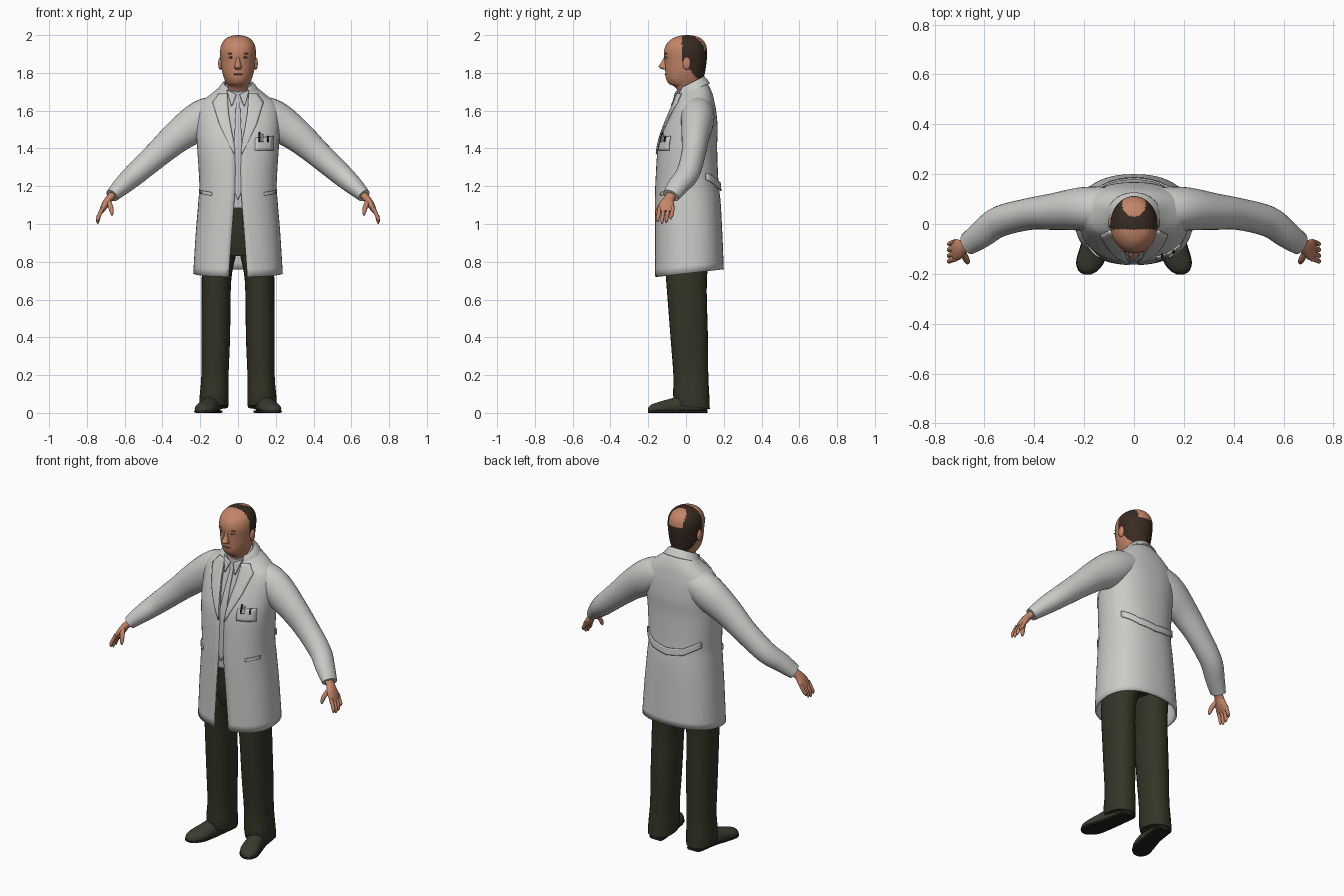
import bpy, bmesh
from math import sin, cos, pi, asin, copysign
from mathutils import Vector, Matrix

cube = bpy.data.objects.get("Cube")
if cube:
    bpy.data.objects.remove(cube, do_unlink=True)

X, Y, Z = Vector((1, 0, 0)), Vector((0, 1, 0)), Vector((0, 0, 1))


def material(name, r, g, b):
    m = bpy.data.materials.new(name)
    m.use_nodes = True
    m.diffuse_color = (r, g, b, 1)
    m.node_tree.nodes["Principled BSDF"].inputs["Base Color"].default_value = (r, g, b, 1)
    return m


coat_white = material("coat white", .59, .59, .57)
shirt_grey = material("shirt grey", .52, .53, .55)
trouser_dark = material("trouser dark olive", .034, .034, .02)
shoe_dark = material("shoe dark", .045, .043, .03)
sole_black = material("sole black", .015, .015, .012)
skin = material("skin", .55, .235, .14)
skin_shade = material("lip and brow", .3, .11, .07)
hair_brown = material("hair brown", .04, .024, .016)
eye_white = material("eye white", .5, .45, .42)


def finish(name, bm, mat, mirror=False, thickness=0, offset=-1, recalc=True):
    if recalc:
        bmesh.ops.recalc_face_normals(bm, faces=bm.faces)
    mesh = bpy.data.meshes.new(name)
    bm.to_mesh(mesh)
    bm.free()
    mesh.materials.append(mat)
    ob = bpy.data.objects.new(name, mesh)
    bpy.context.collection.objects.link(ob)
    bpy.ops.object.select_all(action='DESELECT')
    ob.select_set(True)
    bpy.context.view_layer.objects.active = ob
    bpy.ops.object.shade_smooth_by_angle(angle=pi / 3.5)
    if thickness:
        mod = ob.modifiers.new("thickness", 'SOLIDIFY')
        mod.thickness, mod.offset = thickness, offset
    if mirror:
        ob.modifiers.new("mirror", 'MIRROR')
    return ob


def col(z, w, front, back, gap=0, tilt=0, x=0):
    """Station of an upright loft, given by its front and back depth."""
    return (x, (front + back) / 2, z, w, (back - front) / 2, gap, tilt)


def smooth(rows, steps):
    """Catmull-Rom interpolation between stations."""
    rows = [tuple(r) + (0,) * (7 - len(r)) for r in rows]
    out = []
    for i in range(len(rows) - 1):
        quad = rows[max(i - 1, 0)], rows[i], rows[i + 1], rows[min(i + 2, len(rows) - 1)]
        for k in range(steps):
            t = k / steps
            out.append([b + t * (c - a + t * (2 * a - 5 * b + 4 * c - d + t * (3 * (b - c) + d - a))) / 2
                        for a, b, c, d in zip(*quad)])
    return out + [list(rows[-1])]


def loft(name, rows, mat, axes=(X, Y), power=2, segs=28, steps=4, floor=0, opened=False, **kw):
    """Skin of superellipse rings; axes=None turns the rings along the path."""
    rows = smooth(rows, steps)
    bm, rings = bmesh.new(), []
    for i, (x, y, z, rx, ry, gap, tilt) in enumerate(rows):
        if axes:
            u, v = axes
        else:
            d = Vector(rows[min(i + 1, len(rows) - 1)][:3]) - Vector(rows[max(i - 1, 0)][:3])
            d.normalize()
            v = (Y - d * d.y).normalized()
            u = v.cross(d)
        start = asin((gap / rx) ** (power / 2)) if opened else 0
        ring = []
        for j in range(segs + opened):
            a = start + (2 * pi - 2 * start) * j / segs
            s, c = (copysign(abs(f) ** (2 / power), f) for f in (sin(a), cos(a)))
            p = Vector((x, y, z)) + u * rx * s - v * ry * c
            p.z = max(p.z + tilt * p.y, floor)
            ring.append(bm.verts.new(p))
        rings.append(ring)
    for r, q in zip(rings, rings[1:]):
        for j in range(segs):
            k = (j + 1) % len(r)
            bm.faces.new((r[j], r[k], q[k], q[j]))
    if not opened:
        bm.faces.new(rings[0][::-1])
        bm.faces.new(rings[-1])
    return finish(name, bm, mat, recalc=not opened, **kw)


def blob(name, loc, size, mat, mirror=False):
    bm = bmesh.new()
    bmesh.ops.create_uvsphere(bm, u_segments=16, v_segments=10, radius=1,
                              matrix=Matrix.LocRotScale(Vector(loc), None, Vector(size)))
    return finish(name, bm, mat, mirror)


# Coat body, open down the front
coat_power = 2.3
coat_rows = [col(.738, .237, -.165, .2, .05, .11), col(.95, .224, -.165, .192, .034, .04),
             col(1.12, .21, -.165, .183, .02), col(1.22, .205, -.162, .172, .015),
             col(1.4, .216, -.15, .165, .017), col(1.5, .222, -.123, .168, .035),
             col(1.59, .22, -.087, .161, .05), col(1.64, .2, -.065, .152, .055),
             col(1.67, .16, -.055, .142, .056, .1), col(1.69, .125, -.05, .126, .056, .25),
             col(1.715, .085, -.045, .102, .056, .45), col(1.73, .073, -.04, .092, .052, .5)]
loft("coat_body", coat_rows, coat_white, power=coat_power, segs=56, opened=True, thickness=.01)
coat_dense = smooth(coat_rows, 4)


def coat_y(x, z, back):
    for lo, hi in zip(coat_dense, coat_dense[1:]):
        if z <= hi[2]:
            break
    t = min(max((z - lo[2]) / (hi[2] - lo[2]), 0), 1)
    cy, rx, ry = (lo[i] + t * (hi[i] - lo[i]) for i in (1, 3, 4))
    bulge = max(1 - abs(x / rx) ** coat_power, 0) ** (1 / coat_power)
    return cy + (ry if back else -ry) * bulge


def panel(name, a, b, mat, lift=.004, back=False, mirror=False, steps=5):
    """Thin cloth plate between two edges of (x, z) points, laid on the coat."""
    def dense(edge):
        pts = [Vector(p) for p in edge]
        return [p.lerp(q, k / steps) for p, q in zip(pts, pts[1:]) for k in range(steps)] + [pts[-1]]
    bm, grid = bmesh.new(), []
    for p, q in zip(dense(a), dense(b)):
        line = [p.lerp(q, k / steps) for k in range(steps + 1)]
        grid.append([bm.verts.new((e.x, coat_y(e.x, e.y, back) + (lift if back else -lift), e.y))
                     for e in line])
    for r, q in zip(grid, grid[1:]):
        for j in range(steps):
            bm.faces.new((r[j], r[j + 1], q[j + 1], q[j]))
    return finish(name, bm, mat, mirror, thickness=.007, offset=0)


# Collar, lapels, pockets and back belt
loft("coat_collar", [col(1.695, .108, -.056, .127, .06, .4), col(1.718, .092, -.05, .11, .058, .45),
                     col(1.735, .075, -.042, .096, .054, .5)],
     coat_white, segs=40, opened=True, thickness=.008)
panel("lapels", [(.056, 1.69), (.05, 1.59), (.035, 1.5), (.016, 1.37)],
      [(.1, 1.69), (.135, 1.645), (.1, 1.53), (.022, 1.37)], coat_white, mirror=True)
panel("breast_pocket", [(.09, 1.39), (.09, 1.455)], [(.185, 1.39), (.185, 1.465)], coat_white)
for i, x in enumerate((.11, .125, .155)):
    panel(f"pocket_pen_{i + 1}", [(x, 1.435), (x, 1.485 - .01 * i)],
          [(x + .008, 1.435), (x + .008, 1.485 - .01 * i)],
          shirt_grey if i % 2 else sole_black, lift=.01)
panel("side_pocket_welts", [(.14, 1.15), (.14, 1.168)], [(.195, 1.16), (.195, 1.178)],
      coat_white, mirror=True)
panel("back_belt", [(-.18, 1.235), (-.1, 1.19), (0, 1.175), (.1, 1.19), (.18, 1.235)],
      [(-.18, 1.27), (-.1, 1.23), (0, 1.215), (.1, 1.23), (.18, 1.27)],
      coat_white, lift=.008, back=True)

# Sleeves
loft("sleeves", [(.08, .06, 1.605, .075, .085), (.15, .06, 1.575, .098, .09),
                 (.22, .06, 1.535, .1, .086), (.32, .05, 1.463, .085, .074),
                 (.42, .04, 1.375, .071, .064), (.54, .01, 1.268, .06, .062),
                 (.61, -.04, 1.205, .05, .056), (.667, -.08, 1.15, .036, .046)],
     coat_white, axes=None, mirror=True)

# Shirt and tie
shirt_rows = [(r[0], r[1], r[2], r[3] - .02, r[4] - .012) for r in coat_dense if 1.08 < r[2] < 1.67]
loft("shirt", shirt_rows, shirt_grey, power=coat_power, segs=40, steps=1)
loft("shirt_neckband", [col(1.655, .082, -.056, .1, 0, .3), col(1.69, .072, -.054, .094, 0, .4),
                        col(1.722, .066, -.05, .09, 0, .45)], shirt_grey)
panel("shirt_collar_points", [(.008, 1.685), (.032, 1.625)], [(.06, 1.71), (.036, 1.625)],
      shirt_grey, lift=.007, mirror=True)
panel("tie", [(-.015, 1.68), (-.01, 1.65), (-.022, 1.4), (-.026, 1.19), (-.002, 1.13)],
      [(.015, 1.68), (.01, 1.65), (.022, 1.4), (.026, 1.19), (.002, 1.13)], shirt_grey, lift=-.006)

# Trousers
loft("trouser_hips", [col(.83, .15, -.1, .13), col(.9, .195, -.12, .155),
                      col(1, .195, -.135, .16), col(1.12, .185, -.148, .16)], trouser_dark)
loft("trouser_legs", [col(.035, .076, -.06, .126, 0, -.12, .128), col(.09, .077, -.068, .124, 0, -.08, .126),
                      col(.2, .072, -.067, .118, x=.122), col(.4, .076, -.082, .116, x=.118),
                      col(.7, .078, -.105, .11, x=.114), col(.85, .092, -.115, .13, x=.1),
                      col(.95, .095, -.12, .14, x=.1)], trouser_dark, mirror=True, power=2.2)

# Shoes with flat soles
shoe = [(.125, .115, .04, .03, .03), (.127, .095, .045, .043, .045), (.14, 0, .04, .045, .055),
        (.16, -.09, .03, .053, .043), (.175, -.15, .022, .054, .034),
        (.184, -.187, .018, .036, .024), (.187, -.202, .015, .012, .008)]
loft("shoes", shoe, shoe_dark, axes=(X, Z), floor=.013, mirror=True)
loft("shoe_soles", [(x, y, .007, rx + .003, .007) for x, y, z, rx, rz in shoe], sole_black,
     axes=(X, Z), power=6, mirror=True)

# Hands
loft("palms", [(.645, -.065, 1.17, .022, .03), (.682, -.09, 1.133, .02, .028),
               (.704, -.102, 1.1, .019, .041), (.724, -.107, 1.065, .012, .042)],
     skin, axes=None, mirror=True)
for i, (finger, rise) in enumerate(zip(("index", "middle", "ring", "little"), (.01, 0, .006, .024))):
    y = -.14 + .023 * i
    loft(f"{finger}_fingers", [(.716, y, 1.085, .011, .011), (.735, y - .006, 1.045, .01, .01),
                               (.742, y - .01, 1.015 + rise, .009, .009),
                               (.742, y - .01, 1 + rise, .003, .003)],
         skin, axes=None, segs=12, mirror=True)
loft("thumbs", [(.69, -.11, 1.125, .014, .014), (.674, -.14, 1.09, .013, .012),
                (.668, -.152, 1.062, .01, .01), (.667, -.156, 1.046, .004, .004)],
     skin, axes=None, segs=12, mirror=True)

# Head and neck, with a hair ring around a bald crown
head = loft("head", [col(1.64, .066, -.03, .09), col(1.7, .06, -.042, .085), col(1.728, .056, -.062, .085),
                     col(1.742, .06, -.09, .086), col(1.77, .073, -.106, .093), col(1.81, .085, -.11, .102),
                     col(1.86, .091, -.113, .109), col(1.91, .095, -.117, .112), col(1.95, .088, -.104, .105),
                     col(1.98, .066, -.075, .083), col(1.995, .036, -.038, .05), col(2, .006, .002, .014)],
            skin, segs=72, steps=6)
head.data.materials.append(hair_brown)
for face in head.data.polygons:
    x, y, z = face.center
    hairline = -.022 + max(1.87 - z, 0) * .8
    bald = z > 1.92 and (x / .048) ** 2 + ((y - .08) / .05) ** 2 < 1
    face.material_index = int(z > 1.772 and y > hairline and not bald)

# Face
loft("nose", [col(1.893, .009, -.113, -.09), col(1.86, .012, -.128, -.09), col(1.834, .019, -.145, -.09),
              col(1.822, .017, -.132, -.09), col(1.818, .008, -.12, -.09)], skin, segs=16)
blob("ears", (.094, .004, 1.85), (.011, .021, .034), skin, True)
blob("eyes", (.036, -.1, 1.882), (.014, .011, .006), eye_white, True)
blob("irises", (.036, -.107, 1.882), (.005, .006, .005), hair_brown, True)
blob("eyebrows", (.037, -.105, 1.902), (.02, .007, .004), skin_shade, True)
blob("lips", (0, -.105, 1.793), (.026, .008, .005), skin_shade)
